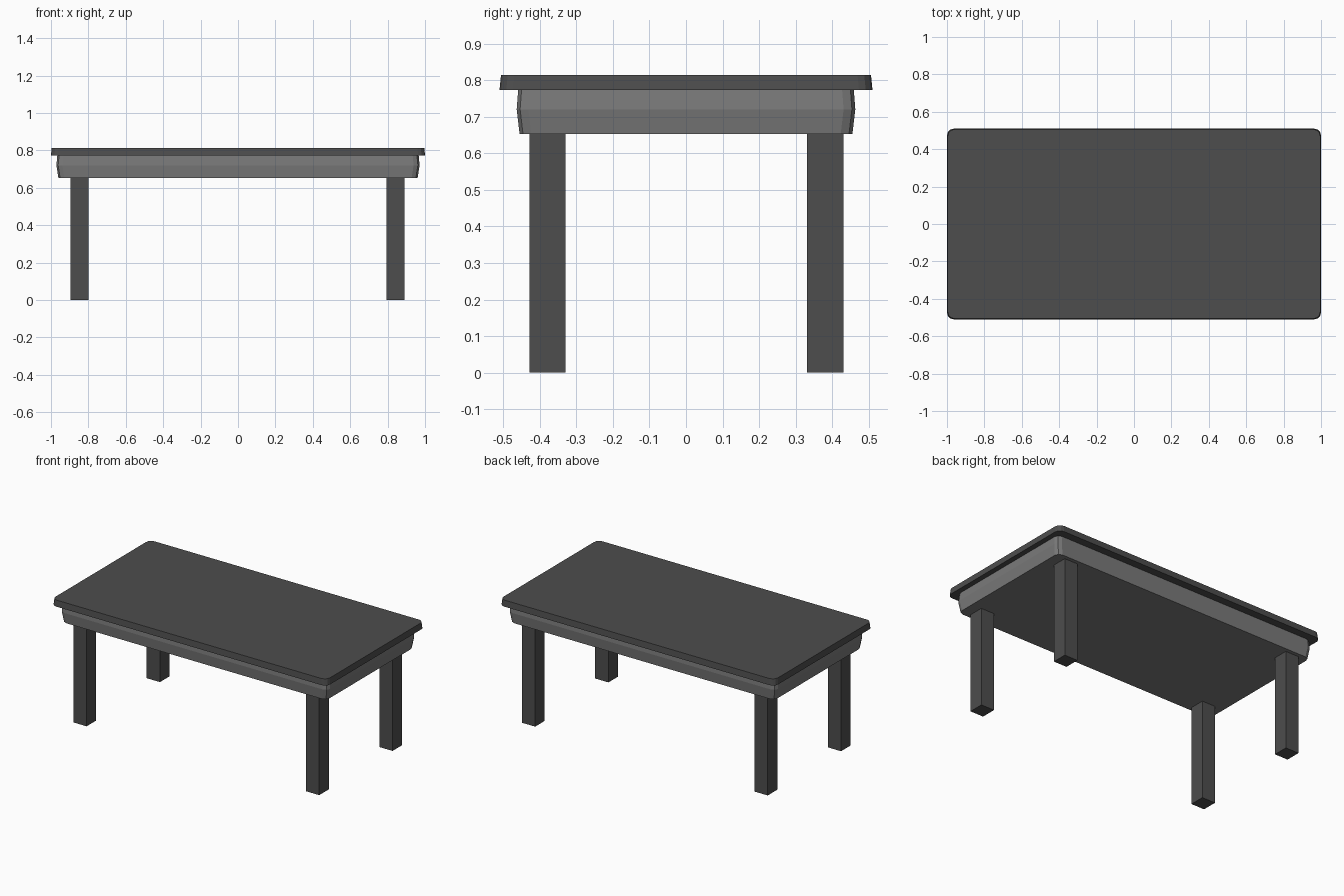
import bpy, bmesh, math

if "Cube" in bpy.data.objects:
    bpy.data.objects.remove(bpy.data.objects["Cube"])


def material(name, v):
    m = bpy.data.materials.new(name)
    m.diffuse_color = (v, v, v, 1)
    m.use_nodes = True
    m.node_tree.nodes["Principled BSDF"].inputs["Base Color"].default_value = m.diffuse_color
    return m


dark = material("dark grey", 0.075)
grey = material("mid grey", 0.195)


def outline(hx, hy, r, seg):
    # rounded rectangle, counter-clockwise
    pts = []
    for k, (sx, sy) in enumerate([(1, 1), (-1, 1), (-1, -1), (1, -1)]):
        for i in range(seg + 1):
            a = math.radians(90) * (k + i / seg)
            pts.append((sx * (hx - r) + r * math.cos(a),
                        sy * (hy - r) + r * math.sin(a)))
    return pts


def slab(name, levels, r, seg, mat):
    # closed stack of rounded rectangles, levels are (half x, half y, z)
    bm = bmesh.new()
    rings = [[bm.verts.new((x, y, z)) for x, y in outline(hx, hy, r, seg)]
             for hx, hy, z in levels]
    n = len(rings[0])
    for lo, hi in zip(rings, rings[1:]):
        for i in range(n):
            j = (i + 1) % n
            bm.faces.new((lo[i], lo[j], hi[j], hi[i]))
    bm.faces.new(rings[0][::-1])
    bm.faces.new(rings[-1])
    finish(bm, name, mat)


def finish(bm, name, mat):
    me = bpy.data.meshes.new(name)
    bm.to_mesh(me)
    bm.free()
    me.materials.append(mat)
    ob = bpy.data.objects.new(name, me)
    bpy.context.collection.objects.link(ob)
    return ob


# table top, slightly wider at the bottom edge
slab("table_top", [(1.0, 0.51, 0.773), (0.996, 0.506, 0.814)], 0.037, 3, dark)

# bulging apron under the top
slab("apron", [(0.96, 0.455, 0.652), (0.971, 0.463, 0.72), (0.966, 0.459, 0.773)],
     0.032, 2, grey)

# four square legs
for xn, x in (("left", -0.847), ("right", 0.842)):
    for yn, y in (("front", -0.379), ("back", 0.381)):
        bm = bmesh.new()
        bmesh.ops.create_cube(bm, size=1)
        for v in bm.verts:
            v.co = (x + v.co.x * 0.096, y + v.co.y * 0.099, (v.co.z + 0.5) * 0.653)
        finish(bm, f"{yn}_{xn}_leg", dark)
